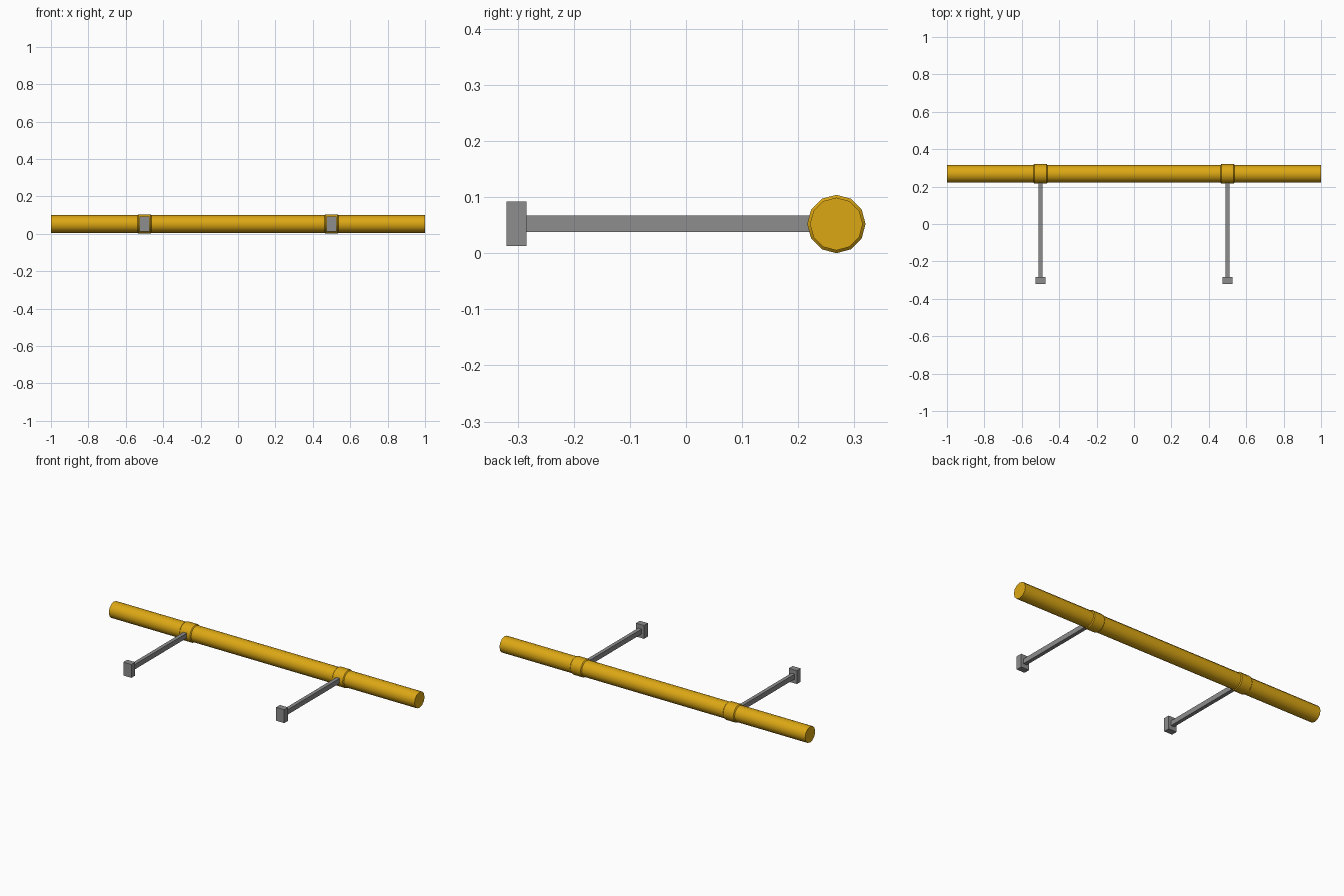
import bpy
import bmesh
from math import radians
from mathutils import Matrix

cube = bpy.data.objects.get("Cube")
if cube:
    bpy.data.objects.remove(cube, do_unlink=True)

PIPE_Y, AXIS_Z = 0.268, 0.052
SIDES = 12


def material(name, rgb):
    mat = bpy.data.materials.new(name)
    mat.use_nodes = True
    mat.diffuse_color = (*rgb, 1)
    mat.node_tree.nodes["Principled BSDF"].inputs["Base Color"].default_value = (*rgb, 1)
    return mat


yellow = material("pipe yellow", (0.72, 0.39, 0.007))
grey = material("bracket grey", (0.27, 0.27, 0.27))


def finish(name, bm, location, mat):
    mesh = bpy.data.meshes.new(name)
    bm.to_mesh(mesh)
    bm.free()
    mesh.materials.append(mat)
    obj = bpy.data.objects.new(name, mesh)
    obj.location = location
    bpy.context.collection.objects.link(obj)
    return obj


def tube(name, x, radius, length, bevel=0):
    """Closed cylinder along x, smooth round the side, with optional chamfered rims."""
    bm = bmesh.new()
    bmesh.ops.create_cone(bm, cap_ends=True, segments=SIDES, radius1=radius,
                          radius2=radius, depth=length)
    # put corners on the y and z axes, lying along x
    bmesh.ops.rotate(bm, verts=bm.verts, matrix=Matrix.Rotation(radians(90), 3, "Y"))
    if bevel:
        rims = [e for e in bm.edges if abs(e.verts[0].co.x - e.verts[1].co.x) < length / 2]
        bmesh.ops.bevel(bm, geom=rims, offset=bevel, segments=1, affect="EDGES")
    obj = finish(name, bm, (x, PIPE_Y, AXIS_Z), yellow)
    bpy.ops.object.select_all(action="DESELECT")
    obj.select_set(True)
    bpy.context.view_layer.objects.active = obj
    bpy.ops.object.shade_smooth_by_angle(angle=radians(35))


def box(name, x, y_front, y_back, width, height):
    bm = bmesh.new()
    bmesh.ops.create_cube(bm, size=1)
    bmesh.ops.scale(bm, verts=bm.verts, vec=(width, y_back - y_front, height))
    finish(name, bm, (x, (y_front + y_back) / 2, AXIS_Z + 0.0005), grey)


# Long pipe
tube("pipe", 0, 0.047, 2)

# Two supports: collar on the pipe, rod and mounting plate
for side, x in (("right", -0.5), ("left", 0.5)):
    tube(side + "_collar", x, 0.052, 0.078, bevel=0.006)
    box(side + "_rod", x, -0.284, 0.235, 0.022, 0.029)
    box(side + "_mounting_plate", x, -0.32, -0.284, 0.053, 0.079)
